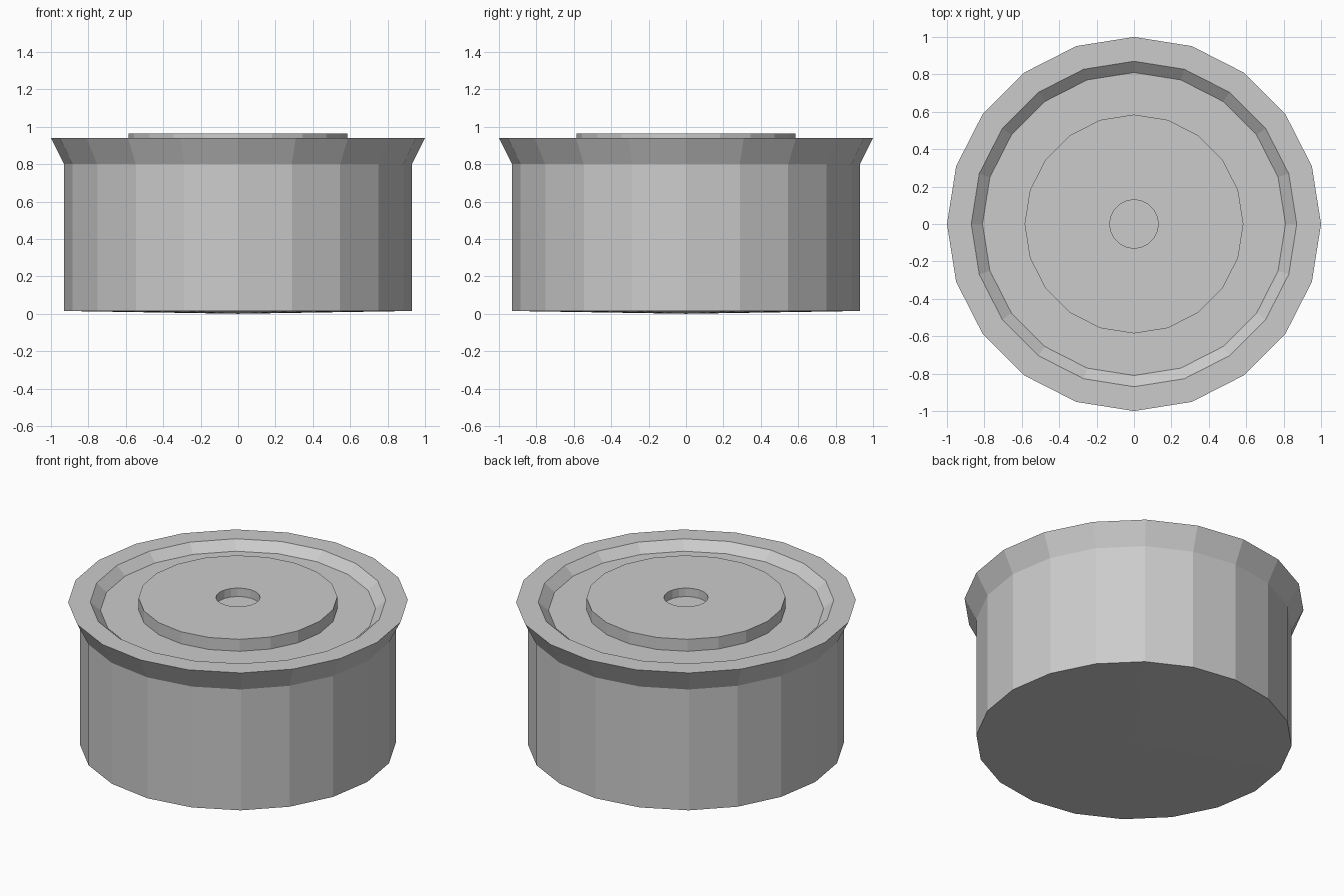
import bpy, bmesh, math

cube = bpy.data.objects.get("Cube")
if cube:
    bpy.data.objects.remove(cube, do_unlink=True)

SIDES = 20

grey = bpy.data.materials.new("plain grey")
grey.use_nodes = True
colour = (0.6, 0.6, 0.6, 1)
grey.diffuse_color = colour
grey.node_tree.nodes["Principled BSDF"].inputs["Base Color"].default_value = colour


def lathe(name, profile):
    """Spin (radius, height) points round z; a zero radius closes to a point."""
    bm = bmesh.new()
    rings = []
    for r, z in profile:
        count = SIDES if r else 1
        rings.append([bm.verts.new((r * math.cos(math.tau * i / SIDES),
                                    r * math.sin(math.tau * i / SIDES), z))
                      for i in range(count)])
    for a, b in zip(rings, rings[1:]):
        for i in range(SIDES):
            j = (i + 1) % SIDES
            corners = [a[i % len(a)], a[j % len(a)], b[j % len(b)], b[i % len(b)]]
            bm.faces.new(list(dict.fromkeys(corners)))
    bmesh.ops.recalc_face_normals(bm, faces=bm.faces)
    mesh = bpy.data.meshes.new(name)
    bm.to_mesh(mesh)
    bm.free()
    mesh.materials.append(grey)
    obj = bpy.data.objects.new(name, mesh)
    bpy.context.collection.objects.link(obj)
    return obj


# Drum with faintly conical base, flared rim, sunken top, raised disc and hole
lathe("drum_with_flared_rim", [
    (0, 0), (0.93, 0.015),             # base
    (0.93, 0.8), (1, 0.94),            # wall and flare
    (0.87, 0.94), (0.81, 0.887),       # rim and inner slope
    (0.585, 0.887), (0.585, 0.965),    # floor and raised disc
    (0.13, 0.965), (0.13, 0.91), (0, 0.91),  # centre hole
])
